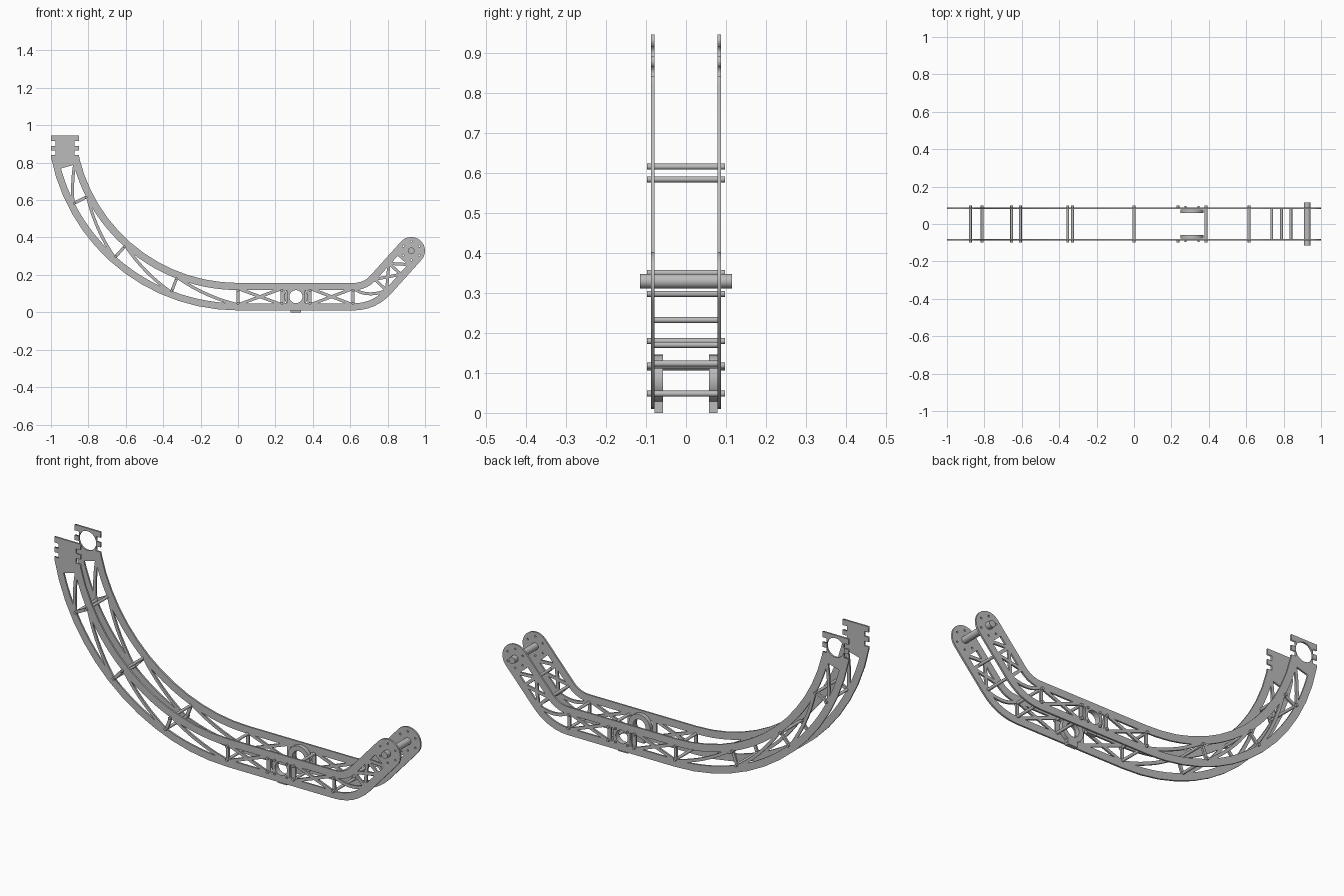
import bpy
from math import sin, cos, pi, radians
from mathutils import Vector

if "Cube" in bpy.data.objects:
    bpy.data.objects.remove(bpy.data.objects["Cube"], do_unlink=True)


def make_material(name, value):
    mat = bpy.data.materials.new(name)
    mat.use_nodes = True
    colour = (value, value, value, 1)
    mat.diffuse_color = colour
    mat.node_tree.nodes["Principled BSDF"].inputs["Base Color"].default_value = colour
    return mat


METAL = make_material("grey metal", 0.5)

# Arm centre line: big arc, straight run, small bend, straight forearm
WIDTH = 0.147
OUTER, BEND = 1.02, 0.265
MEAN, BEND_MEAN = OUTER - WIDTH / 2, BEND - WIDTH / 2
FLAT, ANGLE = 0.62, radians(48)
ELBOW = FLAT + BEND_MEAN * ANGLE
TIP = ELBOW + 0.245
BASE = 0.01


def along(s, t):
    """Point at distance s along the arm and t in from its lower edge."""
    if s < 0:
        a, r = -s / MEAN, OUTER - t
        return Vector((-r * sin(a), BASE + OUTER - r * cos(a)))
    if s < FLAT:
        return Vector((s, BASE + t))
    a = min((s - FLAT) / BEND_MEAN, ANGLE)
    r = BEND - t
    p = Vector((FLAT + r * sin(a), BASE + BEND - r * cos(a)))
    return p + Vector((cos(ANGLE), sin(ANGLE))) * max(0, s - ELBOW)


def edge(s_top, t):
    stations = [s_top * (1 - i / 13) for i in range(14)]
    stations += [FLAT + (ELBOW - FLAT) * i / 6 for i in range(7)] + [TIP]
    return [along(s, t) for s in stations]


def circle(centre, r, n=24, start=0.0):
    return [Vector(centre) + Vector((cos(start + 2 * pi * i / n), sin(start + 2 * pi * i / n))) * r
            for i in range(n)]


def window(corners, inset=0.008):
    """Triangular opening, shrunk towards its incentre to leave struts."""
    a, b, c = (Vector(p) for p in corners)
    la, lb, lc = (b - c).length, (c - a).length, (a - b).length
    total = la + lb + lc
    centre = (a * la + b * lb + c * lc) / total
    area = abs((b - a).cross(c - a)) / 2
    k = 1 - inset / (2 * area / total)
    pts = [centre + (p - centre) * k for p in (a, b, c)]
    out = []
    for p, q in zip(pts, pts[1:] + pts[:1]):
        out += [along(*p.lerp(q, i / 6)) for i in range(6)]
    return out


def bay(s0, s1, crossed):
    lo, hi = 0.03, 0.117
    a, b, c, d = (s0, lo), (s1, lo), (s1, hi), (s0, hi)
    m = ((s0 + s1) / 2, (lo + hi) / 2)
    if crossed:
        return [window(t) for t in ((a, b, m), (b, c, m), (c, d, m), (d, a, m))]
    return [window(t) for t in ((a, b, d), (b, c, d))]


def plate(name, loops, y, thickness):
    """Flat plate in the xz plane: the first loop is the outline, others are holes."""
    curve = bpy.data.curves.new(name, "CURVE")
    curve.dimensions, curve.fill_mode = "2D", "BOTH"
    curve.extrude = thickness / 2
    for loop in loops:
        spline = curve.splines.new("POLY")
        spline.points.add(len(loop) - 1)
        for point, p in zip(spline.points, loop):
            point.co = (p[0], p[1], 0, 1)
        spline.use_cyclic_u = True
    curve.materials.append(METAL)
    obj = bpy.data.objects.new(name, curve)
    bpy.context.collection.objects.link(obj)
    obj.location.y = y
    obj.rotation_euler.x = pi / 2
    bpy.ops.object.select_all(action="DESELECT")
    obj.select_set(True)
    bpy.context.view_layer.objects.active = obj
    bpy.ops.object.convert(target="MESH")
    return obj


def rod(name, p, y0, y1, r, sides=16):
    bpy.ops.mesh.primitive_cylinder_add(vertices=sides, radius=r, depth=abs(y1 - y0),
                                        location=(p[0], (y0 + y1) / 2, p[1]),
                                        rotation=(pi / 2, 0, 0))
    obj = bpy.context.object
    obj.name = name
    obj.data.materials.append(METAL)
    bpy.ops.object.shade_smooth_by_angle(angle=radians(35))
    return obj


# Side plate outline, with a notched head at the top of the big arc
HEAD_X = -0.925
half_head = [(0.075, 0.84)]
for z in (0.84, 0.89):
    half_head += [(0.075, z), (0.05, z), (0.05, z + 0.025), (0.075, z + 0.025)]
half_head = half_head[1:] + [(0.075, 0.945)]
head = [Vector((HEAD_X + x, z)) for x, z in half_head]
head += [Vector((HEAD_X - x, z)) for x, z in reversed(half_head)]
pivot = along(TIP, WIDTH / 2)
tip = [pivot + Vector((cos(a), sin(a))) * WIDTH / 2
       for a in (ANGLE - pi / 2 + pi * i / 14 for i in range(1, 14))]
outline = edge(-1.30, 0) + tip + edge(-1.26, WIDTH)[::-1] + head

# Truss openings, hub opening and small holes around the pivot
holes = []
arc_nodes = [-1.24, -1.04, -0.69, -0.349, 0]
for s0, s1 in zip(arc_nodes, arc_nodes[1:]):
    holes += bay(s0, s1, False)
for s0, s1, crossed in ((0, 0.235, True), (0.385, 0.615, True), (0.615, ELBOW, False),
                        (ELBOW, 0.895, True), (0.895, 0.965, False)):
    holes += bay(s0, s1, crossed)
hub = Vector((0.31, BASE + WIDTH / 2))
holes.append(circle(hub, 0.035))
for side in (-1, 1):
    holes.append([hub + Vector((side * x, z)) for x, z in
                  ((0.049, -0.034), (0.062, -0.034), (0.062, 0.034), (0.049, 0.034))])
holes += [circle(p, 0.005, 8) for p in circle(pivot, 0.05, 6, pi / 2)]

# Two side plates; only the back head has a round opening
PLATE_Y = 0.0835
plate("front_side_plate", [outline] + holes, -PLATE_Y, 0.009)
plate("back_side_plate", [outline] + holes + [circle((HEAD_X, 0.88), 0.05, 32)], PLATE_Y, 0.009)

# Spacer rods and bolt heads
for s in (-1.04, -0.69, -0.349, 0, 0.235, 0.385, 0.615, ELBOW):
    for t in (0.038, 0.108):
        p = along(s, t)
        if s != 0.235:
            rod("spacer_rod", p, -0.08, 0.08, 0.0075)
        if s != ELBOW:
            for side in (-1, 1):
                rod("bolt_head", p, side * 0.086, side * 0.098, 0.0075, 12)
rod("forearm_rod", along(0.895, WIDTH / 2), -0.08, 0.08, 0.0075)

# Pivot tube at the forearm tip
rod("pivot_tube", pivot, -0.115, 0.115, 0.018, 24)

# Clamp collars behind each hub opening
for side in (-1, 1):
    plate("clamp_collar", [circle(hub, 0.062, 32), circle(hub, 0.036, 32)], side * 0.068, 0.021)
    bpy.ops.mesh.primitive_cube_add(size=1, location=(hub.x, side * 0.068, 0.015))
    ear = bpy.context.object
    ear.name = "clamp_ear"
    ear.scale = (0.056, 0.021, 0.03)
    ear.data.materials.append(METAL)
    screw = rod("clamp_screw", (hub.x, 0.016), side * 0.068 - 0.031, side * 0.068 + 0.031, 0.006, 12)
    screw.rotation_euler = (0, pi / 2, 0)
    for x in (-0.035, 0.035):
        for z in (-0.035, 0.035):
            rod("hub_bolt", hub + Vector((x, z)), side * 0.086, side * 0.095, 0.006, 12)
